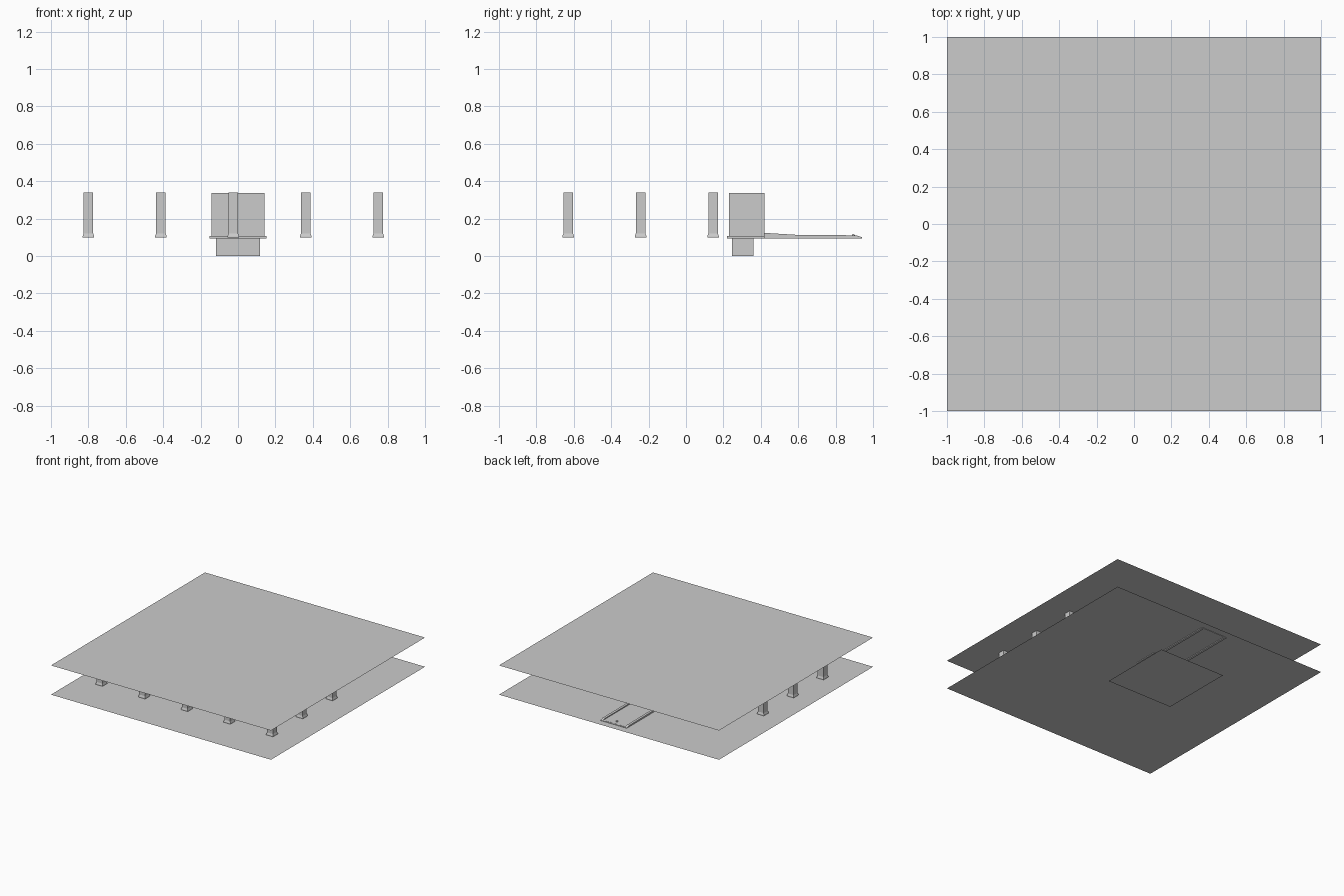
import bpy, bmesh

cube = bpy.data.objects.get("Cube")
if cube:
    bpy.data.objects.remove(cube, do_unlink=True)

GREY = (0.6, 0.6, 0.6, 1)
mat = bpy.data.materials.new("plain grey")
mat.use_nodes = True
mat.diffuse_color = GREY
mat.node_tree.nodes["Principled BSDF"].inputs["Base Color"].default_value = GREY

FLOOR, ROOF = 0.10, 0.34


def finish(name, bm):
    mesh = bpy.data.meshes.new(name)
    bmesh.ops.recalc_face_normals(bm, faces=bm.faces[:])
    bm.to_mesh(mesh)
    bm.free()
    mesh.materials.append(mat)
    ob = bpy.data.objects.new(name, mesh)
    bpy.context.collection.objects.link(ob)
    return ob


def sheet(name, x0, x1, y0, y1, z):
    bm = bmesh.new()
    bm.faces.new([bm.verts.new(p) for p in
                  ((x0, y0, z), (x1, y0, z), (x1, y1, z), (x0, y1, z))])
    return finish(name, bm)


def box(name, x0, x1, y0, y1, z0, z1):
    bm = bmesh.new()
    bmesh.ops.create_cube(bm, size=1)
    for v in bm.verts:
        v.co = (x1 if v.co.x > 0 else x0,
                y1 if v.co.y > 0 else y0,
                z1 if v.co.z > 0 else z0)
    return finish(name, bm)


def column(name, x, y):
    # Square shaft on a slightly flared foot
    bm = bmesh.new()
    rings = []
    for half, z in ((0.031, FLOOR), (0.031, 0.106), (0.026, 0.12), (0.026, ROOF)):
        rings.append([bm.verts.new((x + sx * half, y + sy * half, z))
                      for sx, sy in ((-1, -1), (1, -1), (1, 1), (-1, 1))])
    for low, high in zip(rings, rings[1:]):
        for i in range(4):
            j = (i + 1) % 4
            bm.faces.new((low[i], low[j], high[j], high[i]))
    bm.faces.new(rings[0])
    bm.faces.new(rings[-1])
    return finish(name, bm)


def open_walls(name, half, y0, y1, z0, z1, t=0.012):
    # Three walls, open at the back
    box(name + "_front_wall", -half, half, y0, y0 + t, z0, z1)
    box(name + "_right_wall", -half, -half + t, y0 + t, y1, z0, z1)
    box(name + "_left_wall", half - t, half, y0 + t, y1, z0, z1)


# Floor, roof and lower landing sheets
sheet("roof", -1, 1, -1, 1, ROOF)
sheet("floor", -1, 1, -1, 1, FLOOR)
sheet("lower_landing", -0.355, 0.25, 0.0, 0.62, 0.0)

# Grid of columns
for i in range(5):
    for j in range(3):
        column(f"column_{i}_{j}", -0.8 + i * 0.3875, -0.63 + j * 0.3875)

# Entrance room and the shaft beneath it
open_walls("room", 0.143, 0.23, 0.42, FLOOR, ROOF - 0.002)
open_walls("room_skirting", 0.153, 0.22, 0.42, 0.095, 0.107, 0.02)
open_walls("shaft", 0.117, 0.245, 0.36, 0.0, FLOOR)

# Walkway with raised side rails
box("walkway", -0.10, 0.10, 0.42, 0.93, 0.101, 0.104)
RAIL = ((0.35, 0.094), (0.94, 0.094), (0.94, 0.101), (0.91, 0.111),
        (0.60, 0.113), (0.42, 0.124), (0.35, 0.124))
for side, s in (("right", -1), ("left", 1)):
    bm = bmesh.new()
    face = bm.faces.new([bm.verts.new((s * 0.10, y, z)) for y, z in RAIL])
    out = bmesh.ops.extrude_face_region(bm, geom=[face])
    for v in out["geom"]:
        if isinstance(v, bmesh.types.BMVert):
            v.co.x = s * 0.12
    finish(side + "_rail", bm)
box("walkway_threshold", -0.12, 0.12, 0.92, 0.94, 0.097, 0.103)

# Small knob near the walkway end
bm = bmesh.new()
bmesh.ops.create_uvsphere(bm, u_segments=12, v_segments=8, radius=0.008)
bmesh.ops.translate(bm, verts=bm.verts, vec=(0, 0.895, 0.11))
knob = finish("knob", bm)
for p in knob.data.polygons:
    p.use_smooth = True
